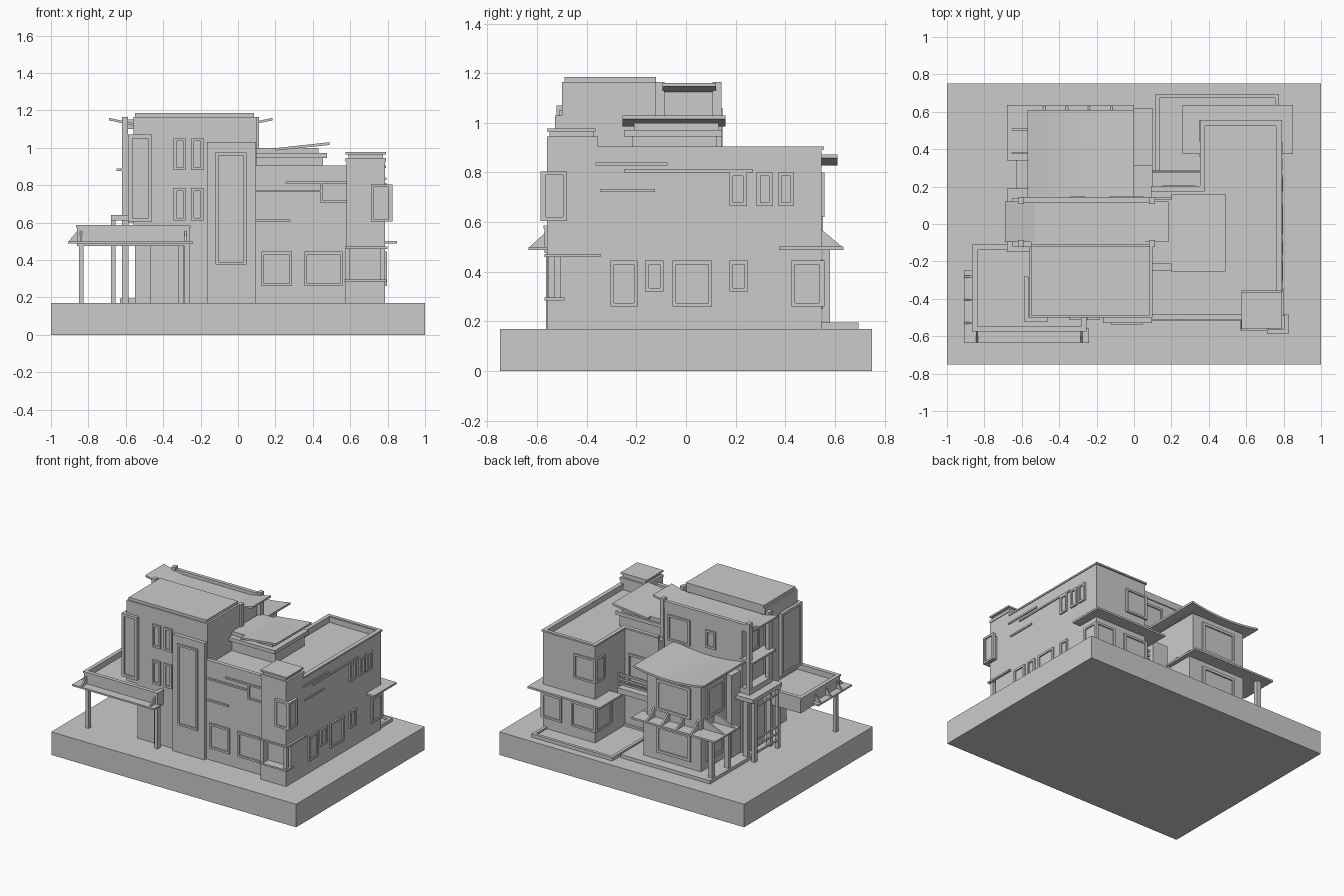
import bpy, bmesh
from mathutils import Vector


def boxes(name, *bs):
    """One object made of axis-aligned boxes (x0, x1, y0, y1, z0, z1)."""
    bm = bmesh.new()
    for x0, x1, y0, y1, z0, z1 in bs:
        r = bmesh.ops.create_cube(bm, size=1)
        for v in r["verts"]:
            v.co = Vector(((x0 + x1) / 2 + v.co.x * (x1 - x0),
                           (y0 + y1) / 2 + v.co.y * (y1 - y0),
                           (z0 + z1) / 2 + v.co.z * (z1 - z0)))
    return finish(name, bm)


def finish(name, bm):
    bmesh.ops.recalc_face_normals(bm, faces=bm.faces)
    me = bpy.data.meshes.new(name)
    bm.to_mesh(me)
    bm.free()
    ob = bpy.data.objects.new(name, me)
    bpy.context.collection.objects.link(ob)
    return ob


def prism(name, pts, axis, a, b):
    """Extrude a (horizontal, z) profile along axis 'x' or 'y' from a to b."""
    bm = bmesh.new()
    def co(p, t):
        return (p[0], t, p[1]) if axis == "y" else (t, p[0], p[1])
    f = bm.faces.new([bm.verts.new(co(p, a)) for p in pts])
    g = bmesh.ops.extrude_face_region(bm, geom=[f])
    d = Vector(co((0, 0), b - a))
    bmesh.ops.translate(bm, vec=d, verts=[e for e in g["geom"] if isinstance(e, bmesh.types.BMVert)])
    return finish(name, bm)


def window(name, axis, wall, sign, a0, a1, z0, z1, t=0.015, out=0.012):
    """Raised frame with a recessed pane on a wall facing along axis."""
    def bx(p0, p1, q0, q1, d):
        w = sorted((wall - sign * 0.01, wall + sign * d))
        return (p0, p1, *w, q0, q1) if axis == "y" else (*w, p0, p1, q0, q1)
    boxes(name, bx(a0, a0 + t, z0, z1, out), bx(a1 - t, a1, z0, z1, out),
          bx(a0 + t, a1 - t, z0, z0 + t, out), bx(a0 + t, a1 - t, z1 - t, z1, out),
          bx(a0 + t, a1 - t, z0 + t, z1 - t, 0.003))


def rim(x0, x1, y0, y1, z0, z1, t=0.022):
    return [(x0, x1, y0, y0 + t, z0, z1), (x0, x1, y1 - t, y1, z0, z1),
            (x0, x0 + t, y0 + t, y1 - t, z0, z1), (x1 - t, x1, y0 + t, y1 - t, z0, z1)]


boxes("ground_base", (-1, 1, -.75, .75, 0, .17))

# front tower and projecting stair shaft
boxes("tower", (-.56, .10, -.50, -.12, .57, 1.165), (-.47, .10, -.50, -.12, .16, .57))
boxes("tower_cap", (-.55, .085, -.49, -.12, 1.165, 1.185))
boxes("stair_shaft", (-.165, .095, -.528, -.48, .16, 1.03))
window("stair_window", "y", -.528, -1, -.12, .045, .375, .975)
for x0, x1 in ((-.345, -.28), (-.25, -.185)):
    for z0, z1 in ((.88, 1.05), (.61, .785)):
        window("tower_window", "y", -.50, -1, x0, x1, z0, z1)
boxes("corner_bay", (-.575, -.47, -.51, -.29, .615, 1.06))
window("corner_bay_front", "y", -.51, -1, -.585, -.46, .605, 1.07, .02)
window("corner_bay_side", "x", -.575, -1, -.52, -.28, .605, 1.07, .02)

# central block with end balconies, corner posts and canopies
boxes("central_block", (-.55, .08, -.13, .135, .16, 1.075))
boxes("central_roof", (-.55, .08, -.11, .135, 1.075, 1.125), (-.61, .10, .115, .142, 1.10, 1.15))
for x in (-.605, .095):
    for y in (-.105, .125):
        z = .57 if x < 0 else .88
        boxes("corner_post", (x - .014, x + .016, y - .019, y + .019, z, 1.165))
prism("left_canopy", [(-.69, 1.147), (-.53, 1.112), (-.53, 1.125), (-.69, 1.16)], "y", -.095, .12)
prism("right_canopy", [(.185, 1.147), (.02, 1.112), (.02, 1.125), (.185, 1.16)], "y", -.095, .12)
boxes("left_balcony", (-.62, -.53, -.12, .14, .60, .68), (-.65, -.53, -.12, .14, .875, .89))
window("balcony_window", "x", -.55, -1, -.06, .08, .90, 1.06)
window("back_high_window", "y", .135, 1, -.13, .05, .87, 1.06)
window("back_small_window", "y", .135, 1, -.34, -.26, .90, 1.03)

# side entry portal
boxes("entry_roof", (-.68, -.52, -.15, .19, .61, .64))
boxes("entry_posts", *[(-.68, -.655, y, y + .03, .16, .61) for y in (-.13, .14)],
      *[(-.62, -.585, y, y + .03, .16, .61) for y in (-.13, .14)])
boxes("entry_rails", *[(-.672, -.66, -.11, .15, z, z + .012) for z in (.22, .27, .32, .56)])

# carport
boxes("carport_roof", (-.86, -.26, -.57, -.11, .475, .545), *rim(-.86, -.26, -.57, -.11, .545, .58))
boxes("carport_coping", *rim(-.865, -.255, -.575, -.11, .575, .587, .028))
boxes("carport_shade", (-.91, -.24, -.635, -.56, .488, .50), (-.91, -.85, -.56, -.245, .488, .50))
boxes("carport_posts", (-.85, -.825, -.565, -.535, .16, .48), (-.285, -.26, -.565, -.535, .16, .48),
      (-.32, -.29, -.52, -.49, .16, .48))
for y in (-.28, -.405, -.53):
    prism("shade_bracket", [(-.905, .50), (-.86, .555), (-.86, .50)], "y", y - .005, y + .005)
for x in (-.84, -.28):
    prism("shade_bracket", [(-.63, .50), (-.57, .555), (-.57, .50)], "x", x - .005, x + .005)

# main right wing, L-shaped, with parapet
W = .785
boxes("main_wing", (.09, W, -.505, .195, .16, .86), (.36, W, .19, .545, .16, .86))
t = .02
boxes("parapet", (.095, W, -.505, -.505 + t, .86, .9), (W - t, W, -.48, .545, .86, .9),
      (.36, W, .545 - t, .545, .86, .9), (.36, .36 + t, .19, .53, .86, .9),
      (.09, .38, .195 - t, .195, .86, .9))
boxes("parapet_coping", (.095, W, -.51, -.48, .893, .905), (W - .025, W + .006, -.36, .555, .893, .905),
      (.352, W, .53, .555, .893, .905), (.352, .38, .195, .54, .893, .905), (.09, .38, .175, .203, .893, .905))
for x0, x1 in ((.125, .29), (.355, .56)):
    window("front_low_window", "y", -.505, -1, x0, x1, .26, .445)
boxes("front_strips", *[(x0, x1, -.516, -.50, z, z + .012) for x0, x1, z in
      ((.095, .28, .605), (.255, .58, .808), (.095, .44, .763), (.44, .58, .705))],
      (.44, .452, -.516, -.50, .705, .808))
boxes("side_strips", *[(.78, .793, y0, y1, z, z + .012) for y0, y1, z in
      ((-.365, -.075, .828), (-.25, .27, .80), (-.345, -.125, .722))])
for y0, y1, z0 in ((-.305, -.195, .26), (-.165, -.09, .32), (-.055, .105, .26), (.175, .25, .32), (.425, .555, .26)):
    window("side_low_window", "x", W, 1, y0, y1, z0, .445)
for y0, y1 in ((.175, .245), (.285, .35), (.37, .435)):
    window("side_high_window", "x", W, 1, y0, y1, .665, .80)
window("rear_low_window", "y", .545, 1, .63, .797, .26, .445)
window("rear_corner_window", "y", .545, 1, .348, .55, .26, .445)
window("rear_corner_window_side", "x", .36, -1, .36, .557, .26, .445)
window("rear_high_window", "y", .545, 1, .348, .53, .62, .80)
window("rear_high_window_side", "x", .36, -1, .44, .557, .62, .80)

# rear corner canopy and low planter
boxes("rear_canopy", (.26, .85, .375, .635, .488, .502))
boxes("rear_planter", (.115, .775, .19, .68, .16, .18), *rim(.115, .775, .19, .695, .16, .195))

# stair head on the roof
boxes("roof_room", (.09, .455, -.215, .125, .85, .945))
boxes("roof_room_slab", (.09, .475, -.25, .145, .945, .972))
boxes("roof_room_top", (.09, .43, -.21, .13, .972, 1.0))
prism("tilted_slab", [(.20, .985), (.49, 1.015), (.49, 1.03), (.20, .998)], "y", -.255, .16)

# front right corner pier
boxes("corner_pier", (.58, W, -.56, -.355, .46, .93))
boxes("pier_base", (.60, .75, -.50, -.36, .16, .47), (.575, W, -.56, -.50, .16, .285), (.575, .60, -.56, -.49, .28, .47))
boxes("pier_low_cap", (.57, .795, -.57, -.49, .285, .297))
boxes("pier_post", (.76, .785, -.555, -.53, .29, .47), (.76, .785, -.38, -.355, .16, .47))
boxes("pier_ledge", (.572, .80, -.57, -.345, .46, .472))
boxes("pier_cap", (.59, .775, -.55, -.37, .93, .965), (.575, .79, -.56, -.365, .965, .977),
      *rim(.575, W + .005, -.56, -.355, .925, .945))
boxes("pier_bay", (.72, .815, -.575, -.49, .615, .79))
window("pier_bay_front", "y", -.575, -1, .71, .825, .605, .805)
window("pier_bay_side", "x", .815, 1, -.587, -.48, .605, .805)

# rear left pavilion
boxes("terrace", (-.63, .10, .12, .62, .16, .195))
boxes("pavilion_low", (-.50, -.03, .12, .54, .19, .49))
boxes("pavilion_high", (-.50, -.06, .12, .54, .49, .83))
boxes("pavilion_canopy", (-.68, 0, .34, .635, .488, .502))
boxes("pavilion_posts", (-.62, -.585, .55, .58, .19, .49), (-.62, -.585, .36, .39, .19, .49))
for x in (-.48, -.36, -.24, -.12):
    prism("canopy_bracket", [(.63, .50), (.54, .575), (.54, .50)], "x", x - .006, x + .006)
for y in (.38, .505):
    prism("canopy_bracket", [(-.68, .50), (-.50, .575), (-.50, .50)], "y", y - .006, y + .006)
    prism("canopy_bracket", [(0, .50), (-.06, .56), (-.06, .50)], "y", y - .006, y + .006)
for z0, z1 in ((.56, .79), (.25, .45)):
    window("pavilion_rear_window", "y", .54, 1, -.42, -.14, z0, z1, .02)
    window("pavilion_side_window", "x", -.50, -1, .28, .48, z0, z1, .02)
boxes("pavilion_side_bay", (-.54, -.50, .12, .24, .19, .80))
# sagging curved roof
N = 12
sag = [(-.57 + .57 * i / N, .828 + .03 * (2 * i / N - 1) ** 2) for i in range(N + 1)]
prism("curved_roof", sag + [(x, z + .015) for x, z in reversed(sag)], "y", .11, .61)

# link between the wings with slatted balcony
boxes("link_balcony", (-.05, .37, .19, .285, .45, .49))
boxes("link_block", (-.03, .10, .12, .315, .16, .66))
boxes("link_rails", *[(.10, .36, .272, .284, z, z + .015) for z in (.515, .55, .585)])
window("link_window", "y", .195, 1, .15, .33, .5, .72)
